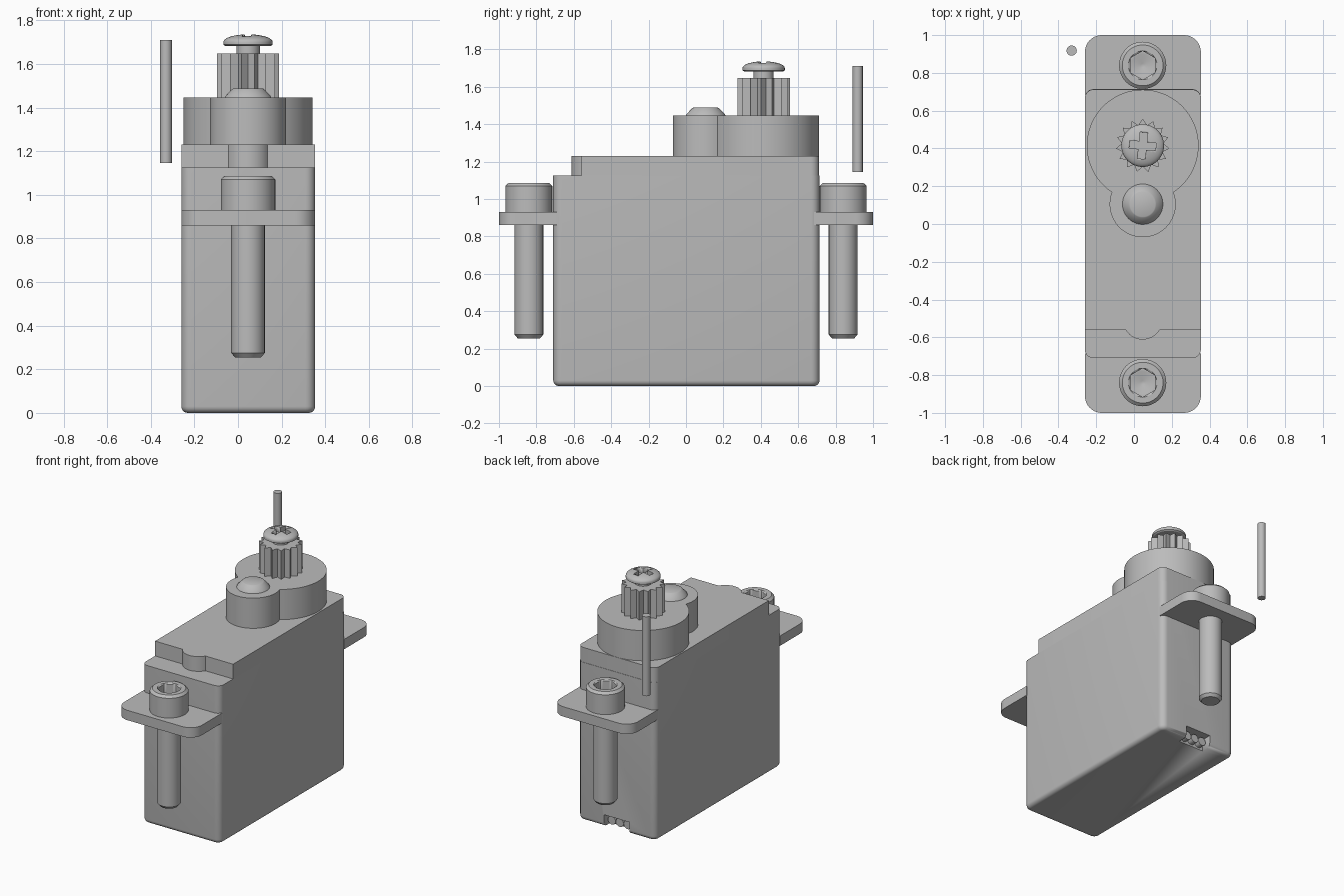
import bpy, bmesh
from math import sin, cos, pi, radians, hypot, atan2

old = bpy.data.objects.get("Cube")
if old:
    bpy.data.objects.remove(old, do_unlink=True)

CX = 0.046           # centre line of the case
LEFT, RIGHT = -0.26, 0.354
GEAR_Y, POST_Y, BOLT_Y = 0.415, 0.105, 0.84
TAU = 2 * pi

grey = bpy.data.materials.new("plain grey")
grey.use_nodes = True
grey.diffuse_color = (0.5, 0.5, 0.5, 1)
grey.node_tree.nodes["Principled BSDF"].inputs["Base Color"].default_value = (0.5, 0.5, 0.5, 1)


def loft(name, rings):
    """Closed solid skinned through rings of (x, y, z) points, capped at both ends."""
    bm = bmesh.new()
    loops = [[bm.verts.new(p) for p in ring] for ring in rings]
    for a, b in zip(loops, loops[1:]):
        for i in range(len(a)):
            j = (i + 1) % len(a)
            bm.faces.new((a[i], a[j], b[j], b[i]))
    bm.faces.new(loops[0][::-1])
    bm.faces.new(loops[-1])
    bmesh.ops.remove_doubles(bm, verts=bm.verts, dist=1e-5)
    bmesh.ops.recalc_face_normals(bm, faces=bm.faces)
    mesh = bpy.data.meshes.new(name)
    bm.to_mesh(mesh)
    bm.free()
    mesh.materials.append(grey)
    ob = bpy.data.objects.new(name, mesh)
    bpy.context.collection.objects.link(ob)
    select(ob)
    bpy.ops.object.shade_smooth_by_angle(angle=radians(30))
    return ob


def select(ob):
    bpy.ops.object.select_all(action='DESELECT')
    ob.select_set(True)
    bpy.context.view_layer.objects.active = ob


def prism(name, outline, z0, z1):
    return loft(name, [[(x, y, z) for x, y in outline] for z in (z0, z1)])


def arc(cx, cy, r, a0, a1, n):
    return [(cx + r * cos(a0 + (a1 - a0) * i / n), cy + r * sin(a0 + (a1 - a0) * i / n))
            for i in range(n + 1)]


def rounded_rect(x0, x1, y0, y1, r_front, r_back, n=6):
    pts = []
    corners = ((x1, y1, r_back), (x0, y1, r_back), (x0, y0, r_front), (x1, y0, r_front))
    for q, (x, y, r) in enumerate(corners):
        cx = x - r if x == x1 else x + r
        cy = y - r if y == y1 else y + r
        pts += arc(cx, cy, r, q * pi / 2, (q + 1) * pi / 2, n)
    return pts


def turned(name, x, y, profile, n=48):
    """Round part from (radius, z) pairs; a third item makes that ring hexagonal."""
    rings = []
    for r, z, *hexed in profile:
        ring = []
        for i in range(n):
            a = TAU * i / n
            k = cos(pi / 6) / cos((a + pi / 2) % (pi / 3) - pi / 6) if hexed else 1
            ring.append((x + r * k * cos(a), y + r * k * sin(a), z))
        rings.append(ring)
    return loft(name, rings)


def cut(target, cutter):
    cutter.hide_render = True
    select(target)
    mod = target.modifiers.new("cut", 'BOOLEAN')
    mod.operation, mod.solver, mod.object = 'DIFFERENCE', 'EXACT', cutter
    # keep the cut ahead of the shading modifier
    bpy.ops.object.modifier_move_to_index(modifier=mod.name, index=0)
    bpy.ops.object.modifier_apply(modifier=mod.name)
    bpy.data.objects.remove(cutter, do_unlink=True)


# Case: rounded upright corners and a rounded bottom edge
R, SOFT = 0.045, 0.03
rings = []
for i in range(6):
    a = pi / 2 * i / 5
    d = SOFT * (1 - sin(a))
    outline = rounded_rect(LEFT + d, RIGHT - d, -0.71 + d, 0.714 - d, R - d, R - d)
    rings.append([(x, y, SOFT * (1 - cos(a))) for x, y in outline])
rings.append([(x, y, 1.125) for x, y in rounded_rect(LEFT, RIGHT, -0.71, 0.714, R, R)])
case = loft("case", rings)

# Cable opening low in the back, with three lead stubs
cut(case, prism("cable_cutter", rounded_rect(CX - 0.1, CX + 0.1, 0.64, 0.8, 0, 0), -0.1, 0.085))
for i in (-1, 0, 1):
    circle = arc(CX + i * 0.062, 0.042, 0.03, 0, TAU, 20)[:-1]
    loft("cable_lead", [[(x, y, z) for x, z in circle] for y in (0.62, 0.68)])

# Raised lid with a small round tab at the front step
lid = rounded_rect(LEFT, RIGHT, -0.56, 0.712, 0, R)
half = len(lid) * 3 // 4
tab = arc(CX, -0.508, 0.104, pi + pi / 6, TAU - pi / 6, 14)
prism("lid", lid[:half] + tab + lid[half:], 1.125, 1.23)

# Gear tower: a large and a small round joined in one outline
big, small, gap = 0.296, 0.175, GEAR_Y - POST_Y
reach = (gap ** 2 + big ** 2 - small ** 2) / (2 * gap)
side = (big ** 2 - reach ** 2) ** 0.5
a_big = atan2(-reach, side)
a_small = atan2(gap - reach, side)
tower = arc(CX, GEAR_Y, big, a_big, pi - a_big, 56)
tower += arc(CX, POST_Y, small, pi - a_small, TAU + a_small, 36)[1:-1]
prism("gear_tower", tower, 1.23, 1.445)
turned("tower_button", CX, POST_Y, [(0.107, 1.445), (0.104, 1.452), (0.072, 1.485), (0.066, 1.488)])

# Toothed output shaft
TEETH = 15
star = []
for i in range(TEETH * 2):
    r = 0.11 if i % 2 else 0.142
    a = pi / 2 + pi * i / TEETH
    star.append((CX + r * cos(a), GEAR_Y + r * sin(a)))
prism("output_spline", star, 1.445, 1.647)

# Cross-head screw in the shaft
turned("screw_neck", CX, GEAR_Y, [(0.054, 1.64), (0.054, 1.69)])
dome = [(0.113 * cos(t), 1.7 + 0.036 * sin(t)) for t in [pi / 2 * i / 8 for i in range(8)]]
head = turned("screw_head", CX, GEAR_Y, [(0.104, 1.682), (0.113, 1.688)] + dome)
for turn in (0, pi / 2):
    t = turn - radians(6)
    bar = [(CX + x * cos(t) - y * sin(t), GEAR_Y + x * sin(t) + y * cos(t))
           for x, y in rounded_rect(-0.07, 0.07, -0.02, 0.02, 0, 0)]
    cut(head, prism("slot_cutter", bar, 1.697, 1.8))

# Mounting ears and socket bolts at both ends
for s, end in ((-1, "front"), (1, "back")):
    y0, y1 = sorted((s * 0.685, s * 1.0))
    ear = rounded_rect(LEFT, RIGHT, y0, y1, 0.09 if s < 0 else 0, 0.09 if s > 0 else 0, 10)
    prism(end + "_ear", ear, 0.86, 0.93)
    turned(end + "_bolt", CX, s * BOLT_Y, [
        (0.06, 0.255), (0.077, 0.275), (0.077, 0.9), (0.077, 0.93), (0.125, 0.93),
        (0.125, 1.07), (0.108, 1.086), (0.076, 1.086), (0.076, 1.08, True),
        (0.076, 1.0, True), (0.06, 1.0), (0.01, 0.98)])

# Loose pin beside the back ear
turned("pin", -0.33, 0.918, [(0.027, 1.145), (0.027, 1.71)], 32)
